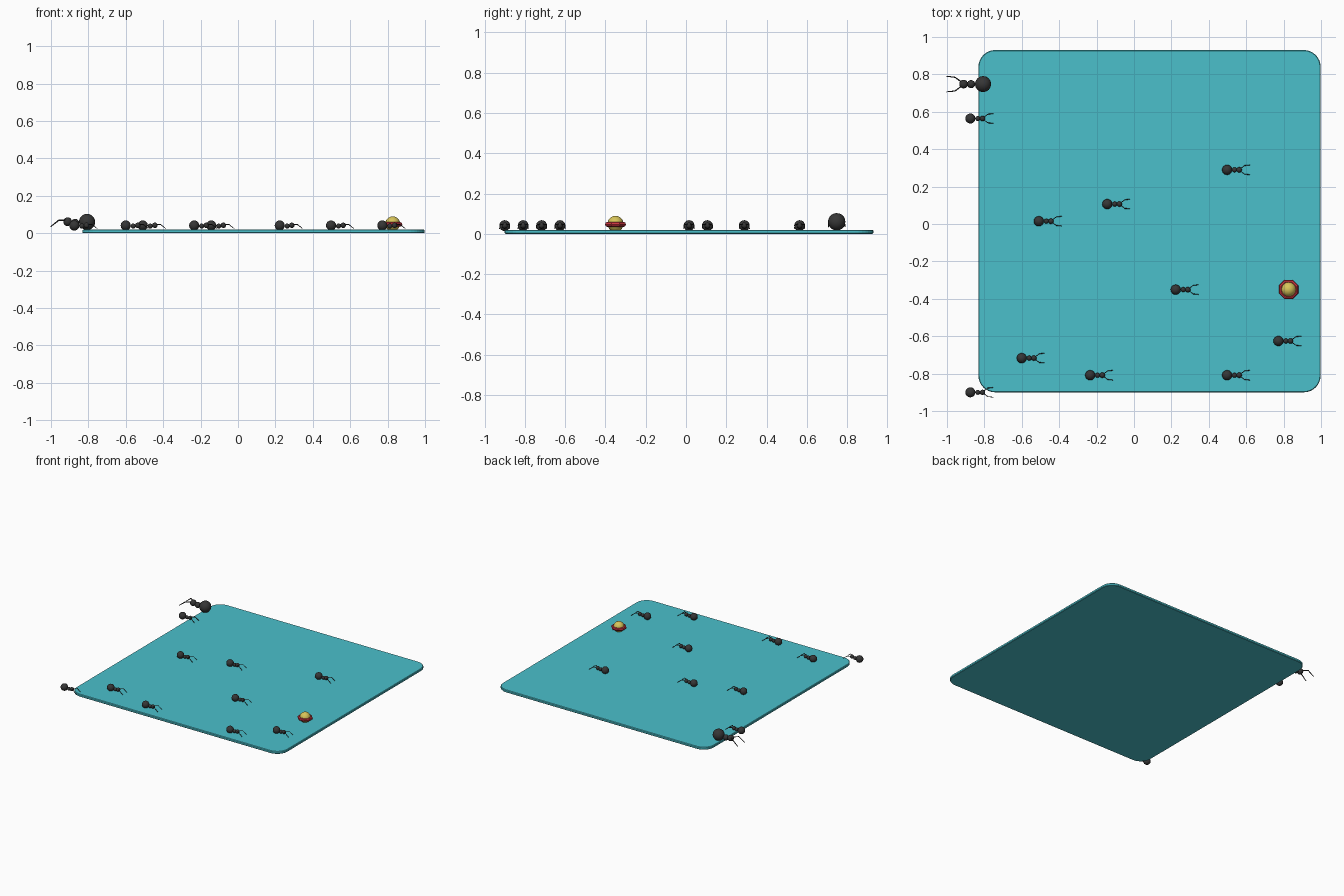
import bpy, bmesh, math
from mathutils import Vector, Matrix

if "Cube" in bpy.data.objects:
    bpy.data.objects.remove(bpy.data.objects["Cube"])


def material(name, rgb):
    m = bpy.data.materials.new(name)
    m.diffuse_color = (*rgb, 1)
    m.use_nodes = True
    m.node_tree.nodes["Principled BSDF"].inputs["Base Color"].default_value = m.diffuse_color
    return m


TEAL = material("teal", (0.07, 0.53, 0.60))
BLACK = material("charcoal black", (0.037, 0.037, 0.037))
RED = material("red", (0.60, 0.035, 0.05))
YELLOW = material("mustard yellow", (0.68, 0.55, 0.10))


def make_object(name, bm, mat, smooth=None):
    bmesh.ops.recalc_face_normals(bm, faces=bm.faces[:])
    mesh = bpy.data.meshes.new(name)
    bm.to_mesh(mesh)
    bm.free()
    mesh.materials.append(mat)
    ob = bpy.data.objects.new(name, mesh)
    bpy.context.collection.objects.link(ob)
    if smooth:
        bpy.ops.object.select_all(action='DESELECT')
        ob.select_set(True)
        bpy.context.view_layer.objects.active = ob
        bpy.ops.object.shade_smooth_by_angle(angle=math.radians(smooth))
    return ob


def add_ball(bm, centre, radius, u=16, v=10):
    bmesh.ops.create_uvsphere(bm, u_segments=u, v_segments=v, radius=radius,
                              matrix=Matrix.Translation(centre))


def add_rod(bm, a, b, r1, r2):
    a, b = Vector(a), Vector(b)
    d = b - a
    rot = d.to_track_quat('Z', 'Y').to_matrix().to_4x4()
    bmesh.ops.create_cone(bm, cap_ends=True, segments=6, radius1=r1, radius2=r2,
                          depth=d.length, matrix=Matrix.Translation((a + b) / 2) @ rot)


# Board: rounded square with softened rims
X0, X1, Y0, Y1, R, E = -0.832, 0.998, -0.90, 0.93, 0.09, 0.004
bm = bmesh.new()
rings = []
for inset, z in ((E, 0.0), (0, E), (0, 0.02 - E), (E, 0.02)):
    ring = []
    corners = ((X1 - R, Y1 - R), (X0 + R, Y1 - R), (X0 + R, Y0 + R), (X1 - R, Y0 + R))
    for k, (cx, cy) in enumerate(corners):
        for i in range(9):
            t = math.pi / 2 * (k + i / 8)
            ring.append(bm.verts.new((cx + (R - inset) * math.cos(t),
                                      cy + (R - inset) * math.sin(t), z)))
    rings.append(ring)
for lo, hi in zip(rings, rings[1:]):
    for i in range(len(lo)):
        j = (i + 1) % len(lo)
        bm.faces.new((lo[i], lo[j], hi[j], hi[i]))
bm.faces.new(rings[0])
bm.faces.new(rings[-1])
make_object("board", bm, TEAL)


# Ant: three balls and a pair of bent feelers, facing +x at the origin
def ant(name, x, y, z, scale=1.0, turn=0.0):
    bm = bmesh.new()
    add_ball(bm, (0, 0, 0), 0.027)
    add_ball(bm, (0.040, 0, -0.003), 0.0135)
    add_ball(bm, (0.065, 0, 0.001), 0.0145)
    for s in (-1, 1):
        root, bend, tip = (0.072, s * 0.007, 0.006), (0.094, s * 0.023, 0.006), (0.122, s * 0.026, -0.016)
        add_rod(bm, root, bend, 0.0024, 0.0024)
        add_rod(bm, bend, tip, 0.0024, 0.0016)
    ob = make_object(name, bm, BLACK, 40)
    ob.location = (x, y, z)
    ob.scale = (scale,) * 3
    ob.rotation_euler.z = turn


# Worker ants sit on a 20 x 20 grid of cells
CELL = 0.0915
workers = [(0, 16), (4, 10), (8, 11), (15, 13), (12, 6),
           (3, 2), (7, 1), (0, 0), (15, 1), (18, 3)]
for n, (i, j) in enumerate(workers):
    ant(f"worker_ant_{n + 1}", -0.875 + CELL * i, -0.90 + CELL * j, 0.041)

# Large ant facing the other way
ant("large_ant", -0.807, 0.748, 0.06, 1.6, math.pi)

# Food: yellow ball inside an eight-sided red ring
FX, FY = 0.827, -0.35
bm = bmesh.new()
add_ball(bm, (FX, FY, 0.05), 0.040, 16, 10)
make_object("food_ball", bm, YELLOW, 40)

bm = bmesh.new()
N, M = 8, 8
grid = []
for i in range(N):
    a = 2 * math.pi * (i + 0.5) / N
    loop = []
    for k in range(M):
        b = 2 * math.pi * k / M
        r = 0.044 + 0.012 * math.cos(b)
        loop.append(bm.verts.new((FX + r * math.cos(a), FY + r * math.sin(a),
                                  0.047 + 0.012 * math.sin(b))))
    grid.append(loop)
for i in range(N):
    p, q = grid[i], grid[(i + 1) % N]
    for k in range(M):
        m = (k + 1) % M
        bm.faces.new((p[k], q[k], q[m], p[m]))
make_object("food_ring", bm, RED)
